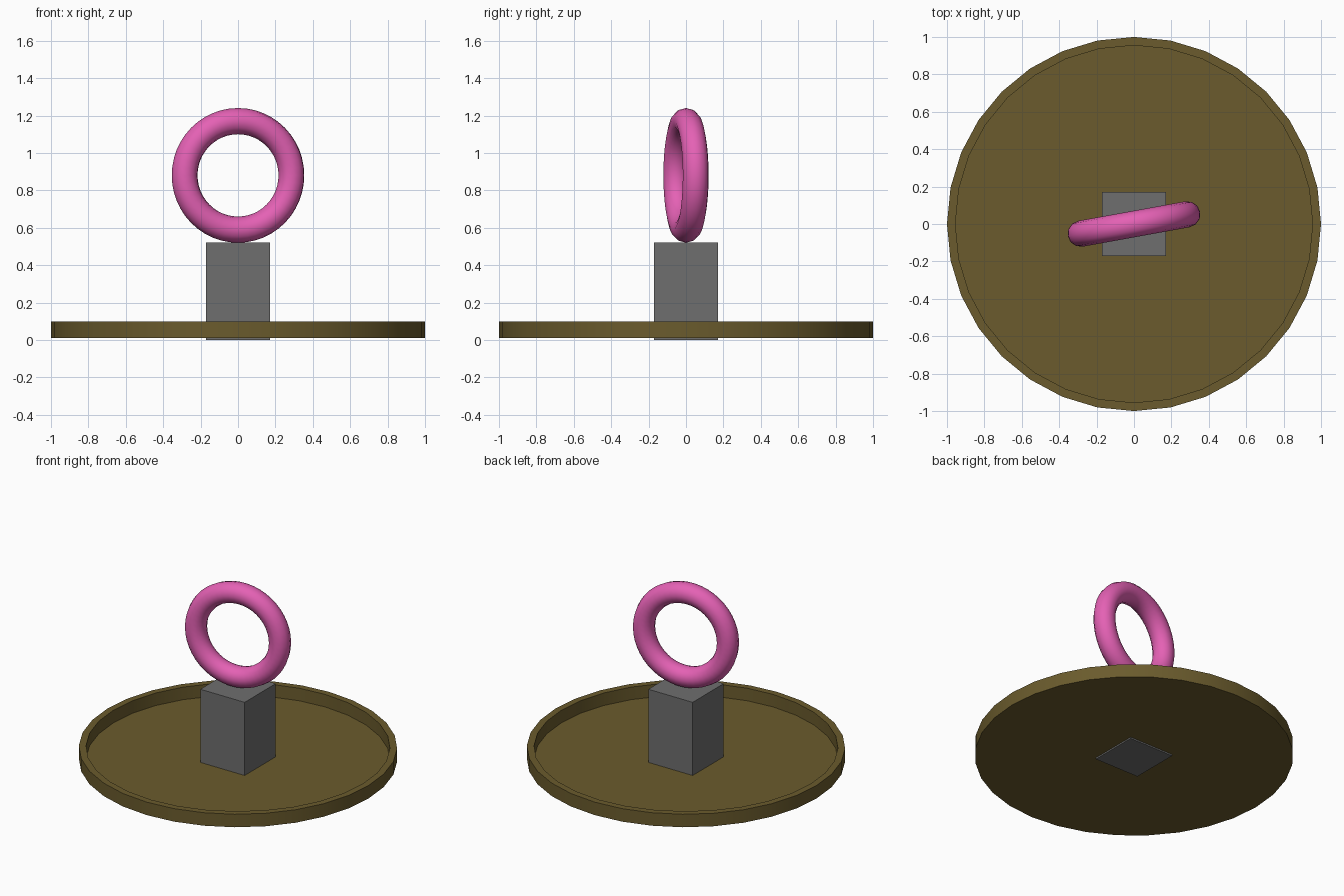
import bpy, bmesh, math

if "Cube" in bpy.data.objects:
    bpy.data.objects.remove(bpy.data.objects["Cube"])


def material(name, rgb):
    m = bpy.data.materials.new(name)
    m.diffuse_color = (*rgb, 1.0)
    m.use_nodes = True
    m.node_tree.nodes["Principled BSDF"].inputs["Base Color"].default_value = m.diffuse_color
    return m


def finish(obj, name, mat, smooth=True):
    obj.name = name
    obj.data.materials.clear()
    obj.data.materials.append(mat)
    if smooth:
        bpy.ops.object.select_all(action='DESELECT')
        obj.select_set(True)
        bpy.context.view_layer.objects.active = obj
        bpy.ops.object.shade_smooth_by_angle(angle=math.radians(35))


olive = material("olive_brown", (0.145, 0.105, 0.026))
grey = material("mid_grey", (0.156, 0.156, 0.156))
pink = material("pink", (0.78, 0.12, 0.46))

# Shallow dish: lathe rings from bottom edge over the rim to the thin floor
SIDES = 32
profile = [(1.0, 0.01), (1.0, 0.1), (0.955, 0.1), (0.955, 0.013)]
bm = bmesh.new()
rings = [[bm.verts.new((r * math.cos(2 * math.pi * i / SIDES),
                        r * math.sin(2 * math.pi * i / SIDES), z))
          for i in range(SIDES)] for r, z in profile]
for a, b in zip(rings, rings[1:]):
    for i in range(SIDES):
        j = (i + 1) % SIDES
        bm.faces.new((a[i], a[j], b[j], b[i]))
bm.faces.new(rings[0][::-1])
bm.faces.new(rings[-1])
mesh = bpy.data.meshes.new("dish")
bm.to_mesh(mesh)
bm.free()
dish = bpy.data.objects.new("dish", mesh)
bpy.context.collection.objects.link(dish)
finish(dish, "dish", olive)

# Square post, poking just below the dish
bpy.ops.mesh.primitive_cube_add(size=1, location=(0, 0, 0.26))
post = bpy.context.object
post.scale = (0.34, 0.34, 0.52)
finish(post, "post", grey, smooth=False)

# Upright ring balanced on the post, turned slightly
bpy.ops.mesh.primitive_torus_add(major_radius=0.29, minor_radius=0.07,
                                 major_segments=48, minor_segments=12,
                                 location=(0, 0, 0.88),
                                 rotation=(math.radians(90), 0, math.radians(10.3)))
finish(bpy.context.object, "ring", pink)
